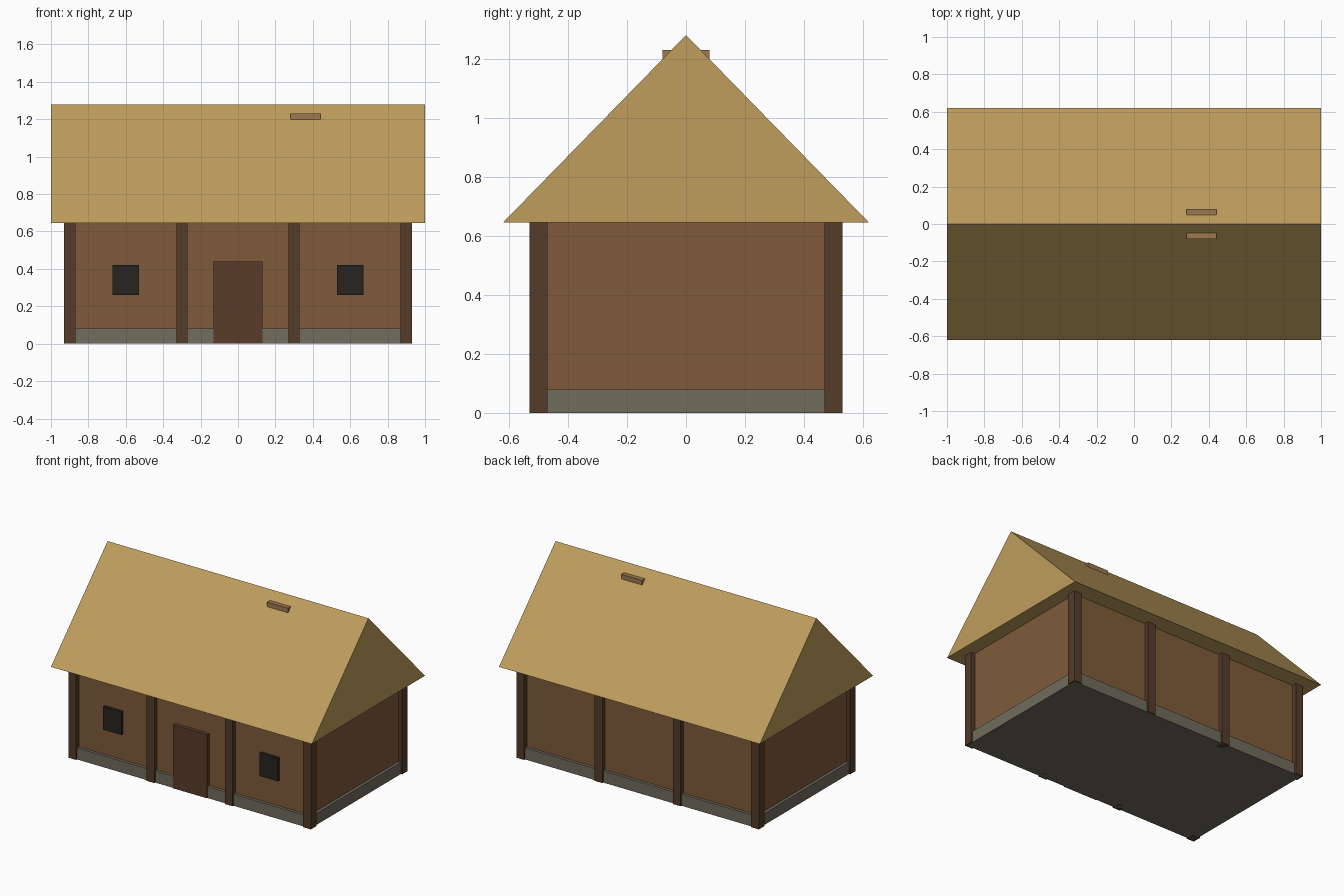
import bpy
import bmesh

if "Cube" in bpy.data.objects:
    bpy.data.objects.remove(bpy.data.objects["Cube"])

EAVE, RIDGE, TOP = 0.645, 1.28, 0.66   # walls and posts run slightly into the roof


def material(name, rgb):
    mat = bpy.data.materials.new(name)
    mat.diffuse_color = (*rgb, 1)
    mat.use_nodes = True
    mat.node_tree.nodes["Principled BSDF"].inputs["Base Color"].default_value = mat.diffuse_color
    return mat


def finish(name, bm, mat):
    bmesh.ops.recalc_face_normals(bm, faces=bm.faces)
    mesh = bpy.data.meshes.new(name)
    bm.to_mesh(mesh)
    bm.free()
    mesh.materials.append(mat)
    obj = bpy.data.objects.new(name, mesh)
    bpy.context.collection.objects.link(obj)
    return obj


def box(name, x, y, z, mat):
    """Box from (min, max) ranges on each axis."""
    bm = bmesh.new()
    bmesh.ops.create_cube(bm, size=1)
    for v in bm.verts:
        v.co = [r[0] if c < 0 else r[1] for c, r in zip(v.co, (x, y, z))]
    return finish(name, bm, mat)


thatch = material("thatch", (0.52, 0.34, 0.11))
clay = material("clay", (0.21, 0.105, 0.042))
timber = material("timber", (0.09, 0.045, 0.022))
stone = material("stone", (0.16, 0.15, 0.11))
plank = material("plank", (0.10, 0.045, 0.022))
dark = material("dark_opening", (0.02, 0.017, 0.014))
vent_wood = material("vent_wood", (0.34, 0.19, 0.08))

# Stone footing and walls
box("stone_base", (-0.92, 0.92), (-0.52, 0.52), (0, 0.08), stone)
box("walls", (-0.9, 0.9), (-0.5, 0.5), (0.08, TOP), clay)

# Timber posts along the front and back
for side, y in (("front", -0.5), ("back", 0.5)):
    for i, x in enumerate((-0.9, -0.3, 0.3, 0.9)):
        box(f"{side}_post_{i + 1}", (x - 0.03, x + 0.03), (y - 0.03, y + 0.03), (0, TOP), timber)

# Door and windows on the front
box("door", (-0.13, 0.13), (-0.525, -0.49), (0, 0.44), plank)
for side, x in (("left", -0.6), ("right", 0.6)):
    box(f"{side}_window", (x - 0.07, x + 0.07), (-0.52, -0.49), (0.26, 0.42), dark)

# Solid gabled roof: triangle profile extruded along x
bm = bmesh.new()
gable = bm.faces.new([bm.verts.new((-1, y, z)) for y, z in ((-0.62, EAVE), (0.62, EAVE), (0, RIDGE))])
side = bmesh.ops.extrude_face_region(bm, geom=[gable], use_keep_orig=True)
bmesh.ops.translate(bm, vec=(2, 0, 0), verts=[g for g in side["geom"] if isinstance(g, bmesh.types.BMVert)])
finish("thatched_roof", bm, thatch)

# Smoke vent crossing just under the ridge
box("smoke_vent", (0.28, 0.44), (-0.08, 0.08), (1.15, 1.23), vent_wood)
